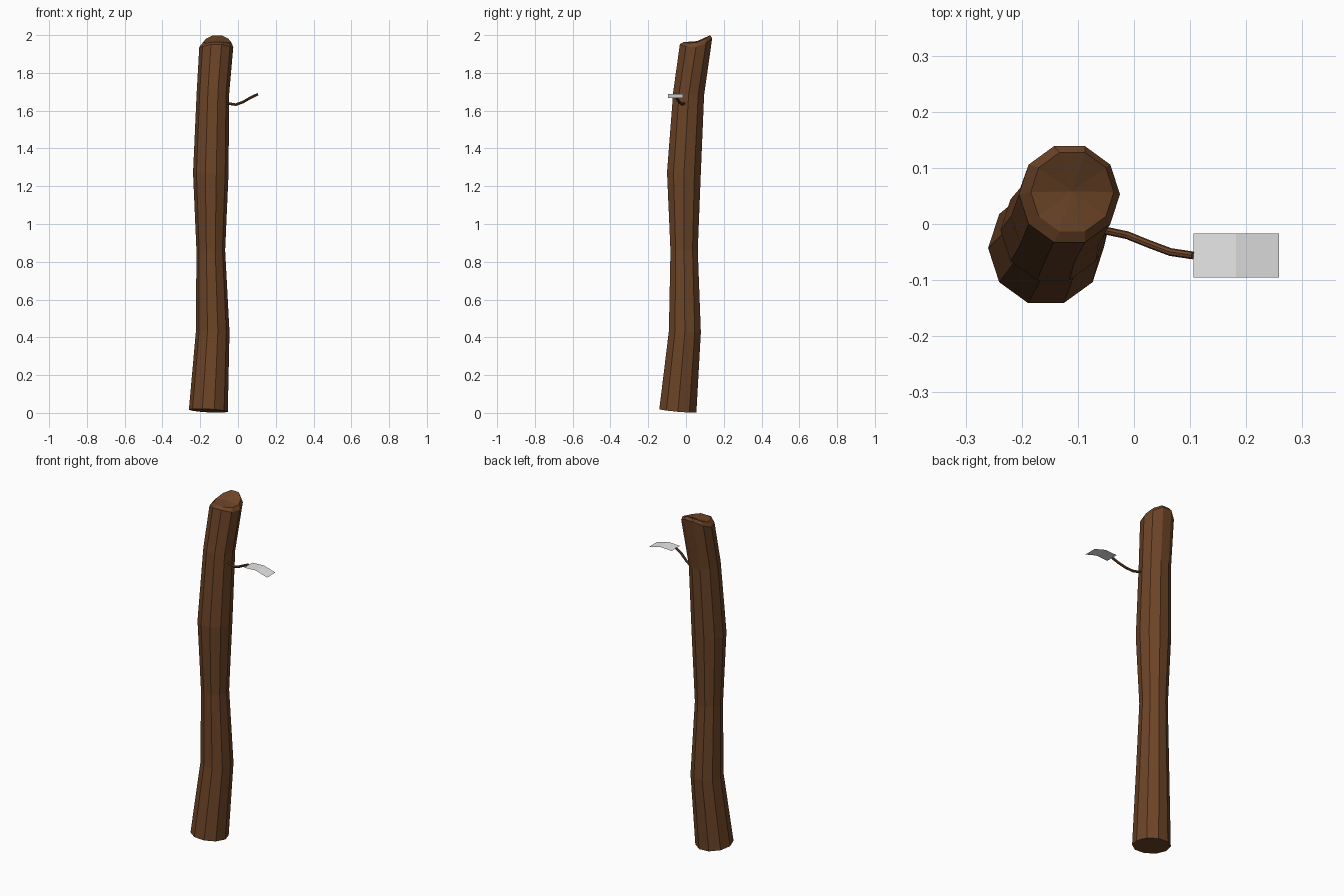
import bpy, bmesh, math
from mathutils import Vector

if "Cube" in bpy.data.objects:
    bpy.data.objects.remove(bpy.data.objects["Cube"])

def material(name, rgb):
    m = bpy.data.materials.new(name)
    m.diffuse_color = (*rgb, 1)
    m.use_nodes = True
    m.node_tree.nodes["Principled BSDF"].inputs["Base Color"].default_value = m.diffuse_color
    return m

bark = material("brown bark", (0.15, 0.058, 0.02))
pale = material("pale grey", (0.8, 0.8, 0.8))

def finish(name, bm, mat, fix=True):
    if fix:
        bmesh.ops.recalc_face_normals(bm, faces=bm.faces)
    me = bpy.data.meshes.new(name)
    bm.to_mesh(me)
    bm.free()
    me.materials.append(mat)
    ob = bpy.data.objects.new(name, me)
    bpy.context.collection.objects.link(ob)
    return ob

def loft(bm, rings):
    """Skin a list of point rings and cap both ends."""
    vs = [[bm.verts.new(p) for p in r] for r in rings]
    n = len(vs[0])
    for a, b in zip(vs, vs[1:]):
        for i in range(n):
            j = (i + 1) % n
            bm.faces.new((a[i], a[j], b[j], b[i]))
    bm.faces.new(vs[0][::-1])
    bm.faces.new(vs[-1])

# Trunk: ten-sided rings leaning with the path (x, y, z, radius)
path = [(-0.157, -0.043, 0.0115, 0.103), (-0.134, -0.006, 0.43, 0.089),
        (-0.144, -0.010, 0.86, 0.076), (-0.144, -0.011, 1.27, 0.094),
        (-0.133, 0.014, 1.69, 0.086)]
top = (-0.115, 0.053, 1.95, 0.09)
pts = path + [top]
ANG = [math.tau * i / 10 for i in range(10)]
rings = []
for k, (x, y, z, r) in enumerate(path):
    a, b = Vector(pts[max(k - 1, 0)][:3]), Vector(pts[k + 1][:3])
    t = b - a
    rings.append([(x + r * math.cos(g), y + r * math.sin(g),
                   z - r * (t.x * math.cos(g) + t.y * math.sin(g)) / t.z) for g in ANG])

# Broken top: front and back edges rise, the back highest, with a bevelled rim
def crown(x, y, r, low, lift, slope):
    return [(x + r * math.cos(g), y + r * math.sin(g),
             low + lift * math.sin(g) ** 2 + slope * math.sin(g)) for g in ANG]
rings.append(crown(-0.115, 0.053, 0.09, 1.937, 0.034, 0.017))
rings.append(crown(-0.110, 0.057, 0.074, 1.962, 0.021, 0.0188))
bm = bmesh.new()
loft(bm, rings)
# Fan the hollow cap so that it stays dished
cap = max(bm.faces, key=lambda f: f.calc_center_median().z if len(f.verts) == 10 else -1)
centre = bmesh.ops.poke(bm, faces=[cap])["verts"][0]
centre.co.z = 1.968
finish("trunk", bm, bark)

# Twig: thin bent tube leaving the trunk
twig = [Vector(p) for p in [(-0.075, -0.008, 1.645), (-0.045, -0.013, 1.637),
        (-0.012, -0.020, 1.632), (0.025, -0.035, 1.645), (0.065, -0.050, 1.668),
        (0.105, -0.056, 1.687)]]
rings = []
for k, p in enumerate(twig):
    t = (twig[min(k + 1, 5)] - twig[max(k - 1, 0)]).normalized()
    u = t.cross(Vector((0, 0, 1))).normalized()
    v = u.cross(t)
    rings.append([p + 0.007 * (u * math.cos(math.tau * i / 8) + v * math.sin(math.tau * i / 8))
                  for i in range(8)])
bm = bmesh.new()
loft(bm, rings)
finish("twig", bm, bark)

# Leaf: single drooping card
bm = bmesh.new()
rows = [[bm.verts.new((x, y, z)) for y in (-0.095, -0.017)]
        for x, z in ((0.106, 1.685), (0.182, 1.689), (0.258, 1.667))]
for a, b in zip(rows, rows[1:]):
    bm.faces.new((a[0], b[0], b[1], a[1]))
finish("leaf", bm, pale, False)
